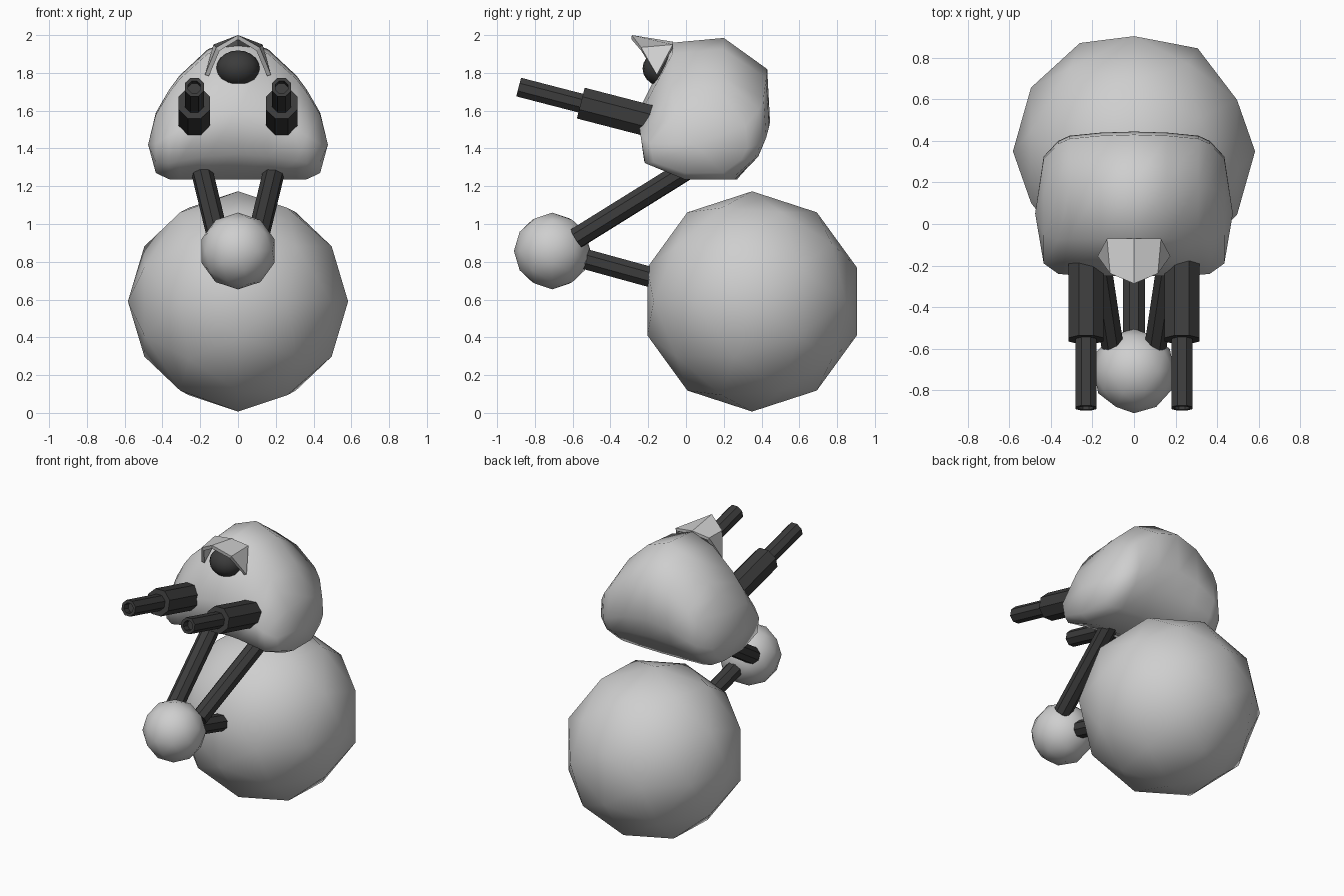
import bpy, bmesh, math
from mathutils import Matrix, Vector

if "Cube" in bpy.data.objects:
    bpy.data.objects.remove(bpy.data.objects["Cube"])


def material(name, v):
    m = bpy.data.materials.new(name)
    m.diffuse_color = (v, v, v, 1)
    m.use_nodes = True
    m.node_tree.nodes["Principled BSDF"].inputs["Base Color"].default_value = m.diffuse_color
    return m


LIGHT = material("light grey", 0.62)
DARK = material("dark grey", 0.045)


def finish(bm, name, mat, smooth=True):
    bmesh.ops.recalc_face_normals(bm, faces=bm.faces)
    me = bpy.data.meshes.new(name)
    for f in bm.faces:
        f.smooth = smooth
    bm.to_mesh(me)
    bm.free()
    ob = bpy.data.objects.new(name, me)
    me.materials.append(mat)
    bpy.context.collection.objects.link(ob)
    return ob


def ball(name, centre, r, rot, mat):
    bm = bmesh.new()
    bmesh.ops.create_icosphere(bm, subdivisions=2, radius=r,
                               matrix=Matrix.Translation(centre) @ rot.to_4x4())
    return finish(bm, name, mat)


def rod(name, a, b, r, hole=0.0):
    """Eight-sided bar from a to b; hole sinks a bore into the b end."""
    a, b = Vector(a), Vector(b)
    d = b - a
    rot = d.to_track_quat('Z', 'Y').to_matrix().to_4x4()
    bm = bmesh.new()
    bmesh.ops.create_cone(bm, cap_ends=True, segments=8, radius1=r, radius2=r, depth=d.length,
                          matrix=Matrix.Translation((a + b) / 2) @ rot
                          @ Matrix.Rotation(math.pi / 8, 4, 'Z'))
    if hole:
        bm.faces.ensure_lookup_table()
        end = max(bm.faces, key=lambda f: f.calc_center_median().dot(d))
        bmesh.ops.inset_region(bm, faces=[end], thickness=r * 0.35)
        # push the inset cap back to make the bore
        res = bmesh.ops.extrude_discrete_faces(bm, faces=[end])
        bmesh.ops.translate(bm, verts=res["faces"][0].verts, vec=-d.normalized() * hole)
    return finish(bm, name, DARK, smooth=False)


# Body ball and front joint ball
ball("body", (0, 0.35, 0.59), 0.583, Matrix(((0, 0, -1), (1, 0, 0), (0, -1, 0))), LIGHT)
ball("joint_ball", (0, -0.708, 0.857), 0.203, Matrix(((1, 0, 0), (0, 0, -1), (0, 1, 0))), LIGHT)

# Head: side profile lofted across x, shrinking toward the rounded cheeks
PROFILE = [(-.07, 1.96), (.2, 1.985), (.43, 1.82), (.445, 1.54), (.4, 1.40),
           (.27, 1.235), (0, 1.235), (-.225, 1.37), (-.25, 1.6)]
# x, front y, back y, bottom z, top z
HALF = [(0, -.25, .445, 1.235, 1.985), (.16, -.25, .44, 1.235, 1.925),
        (.31, -.245, .425, 1.235, 1.785), (.365, -.24, .40, 1.237, 1.71),
        (.435, -.19, .325, 1.27, 1.59)]
sections = [(-s[0],) + s[1:] for s in HALF[:0:-1]] + HALF
bm = bmesh.new()
rings = []
for x, y0, y1, z0, z1 in sections:
    rings.append([bm.verts.new((x, y0 + (y + .25) / .695 * (y1 - y0),
                                z0 + (z - 1.235) / .75 * (z1 - z0))) for y, z in PROFILE])
n = len(PROFILE)
for r0, r1 in zip(rings, rings[1:]):
    for i in range(n):
        bm.faces.new((r0[i], r0[(i + 1) % n], r1[(i + 1) % n], r1[i]))
for ring, x in ((rings[0], -.476), (rings[-1], .476)):
    tip = bm.verts.new((x, .05, 1.42))
    for i in range(n):
        bm.faces.new((ring[i], ring[(i + 1) % n], tip))
finish(bm, "head", LIGHT)

# Eye
bm = bmesh.new()
bmesh.ops.create_uvsphere(bm, u_segments=16, v_segments=10, radius=1,
                          matrix=Matrix.Translation((0, -.12, 1.823))
                          @ Matrix.Diagonal((.115, .11, .096, 1)))
finish(bm, "eye", DARK)

# Hood over the eye: peaked plate with two side flaps
bm = bmesh.new()
peak = bm.verts.new((0, -.287, 2.0))
ridge = bm.verts.new((0, -.07, 1.965))
for s in (-1, 1):
    corner = bm.verts.new((s * .115, -.238, 1.935))
    back = bm.verts.new((s * .13, -.07, 1.95))
    flap = bm.verts.new((s * .175, -.155, 1.79))
    bm.faces.new((peak, corner, back, ridge))
    bm.faces.new((corner, flap, back))
bmesh.ops.recalc_face_normals(bm, faces=bm.faces)
if sum(f.normal.z for f in bm.faces) < 0:
    bmesh.ops.reverse_faces(bm, faces=bm.faces)
bmesh.ops.solidify(bm, geom=bm.faces[:], thickness=0.022)
finish(bm, "eye_hood", LIGHT, smooth=False)

# Struts
rod("lower_strut", (0, -.1, .695), (0, -.62, .838), .058)
for side, s in (("left", -1), ("right", 1)):
    rod(side + "_neck_strut", (s * .2, .05, 1.317), (s * .105, -.58, .925), .058)
    # Twin guns: thick sleeve and thin bored barrel on one tilted axis
    rod(side + "_gun_sleeve", (s * .231, -.12, 1.527), (s * .231, -.557, 1.64), .091)
    rod(side + "_gun_barrel", (s * .231, -.5, 1.625), (s * .231, -.886, 1.725), .055, hole=.05)
